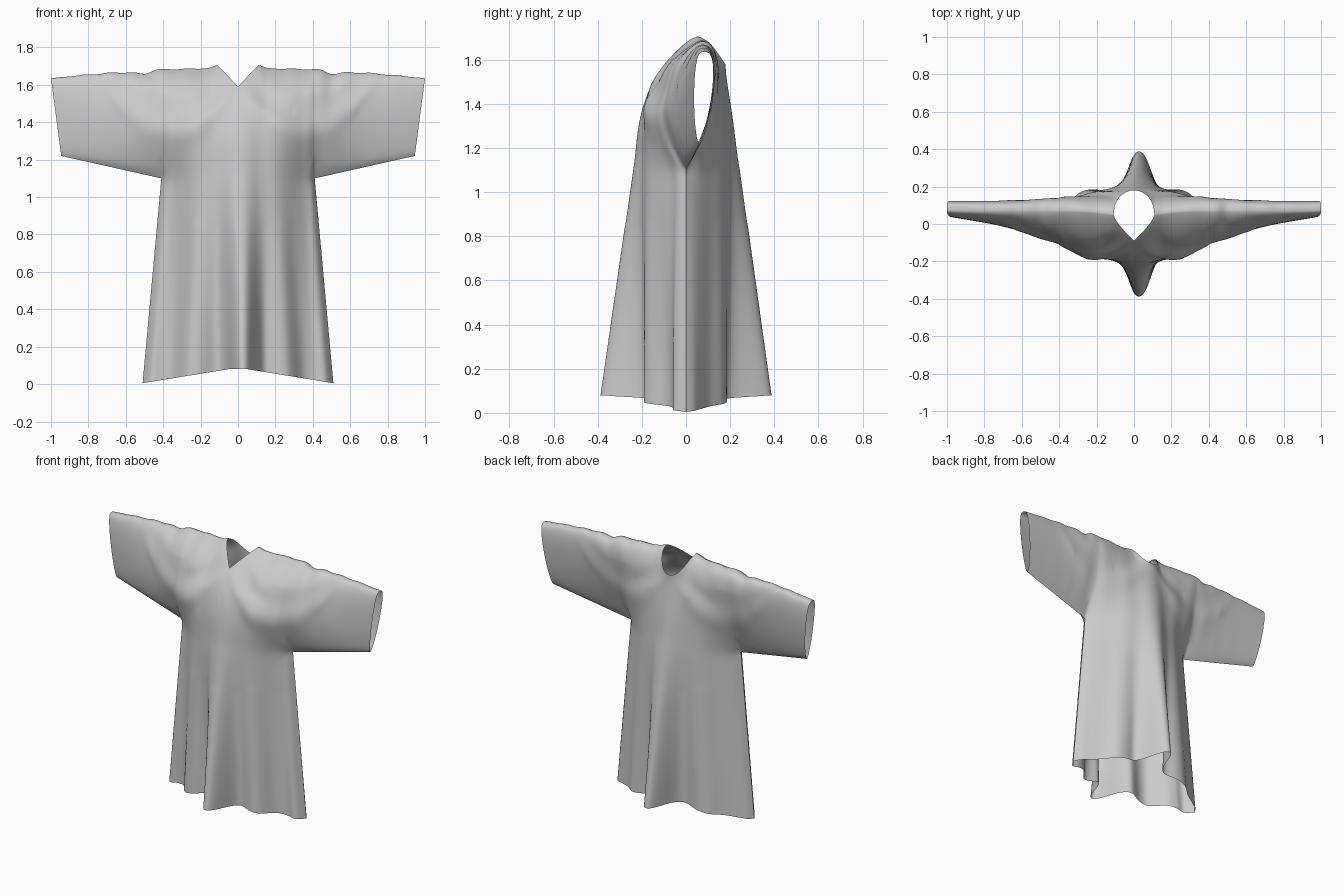
import bpy, bmesh, math

if "Cube" in bpy.data.objects:
    bpy.data.objects.remove(bpy.data.objects["Cube"])

PIT, NECK, ARMPIT = 0.41, 0.11, 1.1


def curve(pts, x):
    """Smooth interpolation through (x, y) points."""
    x = min(max(x, pts[0][0]), pts[-1][0])
    n = len(pts)
    i = 0
    while i < n - 2 and x > pts[i + 1][0]:
        i += 1

    def slope(j):
        a, b = pts[max(j - 1, 0)], pts[min(j + 1, n - 1)]
        return (b[1] - a[1]) / (b[0] - a[0])
    (x0, y0), (x1, y1) = pts[i], pts[i + 1]
    h = x1 - x0
    t = (x - x0) / h
    m0, m1 = (0 if i == 0 else slope(i)) * h, slope(i + 1) * h
    return (y0 * (2*t**3 - 3*t*t + 1) + m0 * (t**3 - 2*t*t + t)
            + y1 * (3*t*t - 2*t**3) + m1 * (t**3 - t*t))


# Depth of the skirt across its half width (fraction of width, depth)
HEM = {-1: [(0, .17), (.22, .155), (.42, .19), (.54, .175), (.68, .085), (.8, .058), (.92, .055), (1, 0)],
       1: [(0, .18), (.22, .165), (.42, .185), (.56, .17), (.7, .11), (.85, .065), (.95, .035), (1, 0)]}
WAIST = {-1: [(0, .195), (.25, .19), (.48, .18), (.65, .135), (.85, .06), (.95, .035), (1, 0)],
         1: [(0, .2), (.25, .19), (.48, .17), (.7, .11), (.88, .055), (1, 0)]}
# Fullness of the upper part along the arm (x, bulge)
BULGE = {-1: [(0, .10), (.12, .105), (.25, .135), (.41, .135), (.7, .07), (1, .035)],
         1: [(0, .065), (.12, .065), (.25, .068), (.41, .085), (.7, .062), (1, .05)]}
# Roundness of the underside and of the shoulder along the arm
UNDER = [(0, 1.25), (.25, 1.25), (.41, 1.0), (.7, .7), (1, .6)]
OVER = {-1: [(0, .8), (.3, .8), (.5, .65), (.75, .45), (1, .3)],
        1: [(0, .45), (.5, .4), (1, .3)]}
SHOULDER = [(0, 1.71), (.11, 1.705), (.16, 1.69), (.3, 1.685), (.44, 1.68), (.5, 1.66), (.6, 1.667), (.8, 1.655), (1, 1.635)]
SEAM = [(0, .05), (.11, .05), (.25, .065), (.41, .07), (1, .08)]


def skirt_depth(u, k, side):
    """u: -1..1 across the width, k: 0 hem .. 1 armpit."""
    a = curve(HEM[side], abs(u)) * (1 - k) + curve(WAIST[side], abs(u)) * k
    ridge = (.39 - HEM[side][0][1]) * (1 - k) + .045 * k
    x = u * (.51 - .1 * k)
    return side * (a + ridge * math.exp(-(abs(x - .03 * (1 - k * .5)) / (.078 + .02 * k)) ** 2.4))


def skirt_point(c, k, side):
    u = c / PIT
    hem = .005 + .083 * min(1 - abs(u), .9)
    return (u * (.51 - .1 * k), skirt_depth(u, k, side), hem + (ARMPIT - hem) * k)


def upper_point(c, r, side):
    a = abs(c)
    # lower edge: armpit line, then underside of the sleeve
    if a <= PIT:
        y0, z0, f = skirt_depth(c / PIT, 1, side), ARMPIT, 0
    else:
        f = (a - PIT) / (1 - PIT)
        y0, z0 = .06 * f, ARMPIT + .12 * f
    # upper edge: shoulder line, trimmed lower across the neck opening
    full = curve(SHOULDER, a) + .004 * math.sin(45 * c + 1) * max(0, a - NECK) * (1 - a) * 4
    z1 = full
    if a < NECK - 1e-6:
        q = a / NECK
        z1 = 1.59 + (full - 1.59) * q if side < 0 else 1.58 + (full - 1.58) * q ** 2.5
    z = z0 + (z1 - z0) * r
    x = c - math.copysign(.055 * (1 - r) * f, c)
    e, o = curve(UNDER, a), curve(OVER[side], a)
    top = e / (e + o)

    def depth(t):
        t = min(max(t, 0), 1)
        bump = t ** e * (1 - t) ** o / (top ** e * (1 - top) ** o)
        return y0 + (curve(SEAM, a) - y0) * t + side * curve(BULGE[side], a) * bump
    y = depth((z - z0) / (full - z0))
    if a < NECK - 1e-6:
        rim = .05 - .14 * (1 - q) ** .75 if side < 0 else .05 + .13 * math.sqrt(1 - q * q)
        y += (rim - depth((z1 - z0) / (full - z0))) * r ** 8
    # swooping drape folds from the chest out along each sleeve
    fade = 4 * r * (1 - r) * min(1, a / .2) * max(0, 1 - a / .85) * (1 if side < 0 else .5)
    d = z - (1.34 + 2 * (a - .36) ** 2)
    y += side * fade * (.03 * math.exp(-(d / .05) ** 2) - .026 * math.exp(-((d - .12) / .06) ** 2))
    y += side * fade * .004 * math.sin(28 * a + 14 * z)
    return (x, y, z)


def span(a, b, n):
    return [a + (b - a) * i / n for i in range(n)]


def sheet(bm, cols, rows, fn, side):
    g = [[bm.verts.new(fn(c, r, side)) for r in rows] for c in cols]
    for i in range(len(cols) - 1):
        for j in range(len(rows) - 1):
            bm.faces.new((g[i][j], g[i + 1][j], g[i + 1][j + 1], g[i][j + 1]))


# Columns: skirt width (shared), then sleeves
inner = span(-PIT, -NECK, 36) + span(-NECK, NECK, 32) + span(NECK, PIT, 36) + [PIT]
sleeve = span(PIT, 1, 40)[1:] + [1]
wide = [-s for s in reversed(sleeve)] + inner + sleeve
rows_up = [math.sin(math.pi / 2 * i / 44) for i in range(44)] + [1]
rows_down = span(0, 1, 50) + [1]

bm = bmesh.new()
for side in (-1, 1):
    sheet(bm, inner, rows_down, skirt_point, side)
    sheet(bm, wide, rows_up, upper_point, side)
bmesh.ops.remove_doubles(bm, verts=bm.verts, dist=.0003)

# Soften the waist join and sleeve roots, leaving hem, cuffs and neck alone
soft = [v for v in bm.verts if not v.is_boundary and (
    (.85 < v.co.z < 1.45 and abs(v.co.x) < .385) or
    (1.19 < v.co.z < 1.55 and .3 < abs(v.co.x) < .6))]
for _ in range(18):
    bmesh.ops.smooth_vert(bm, verts=soft, factor=.5, use_axis_y=True)
bmesh.ops.recalc_face_normals(bm, faces=bm.faces)
mesh = bpy.data.meshes.new("robe")
bm.to_mesh(mesh)
bm.free()
robe = bpy.data.objects.new("robe", mesh)
bpy.context.collection.objects.link(robe)
bpy.context.view_layer.objects.active = robe
robe.select_set(True)
bpy.ops.object.shade_smooth_by_angle(angle=math.radians(60))
